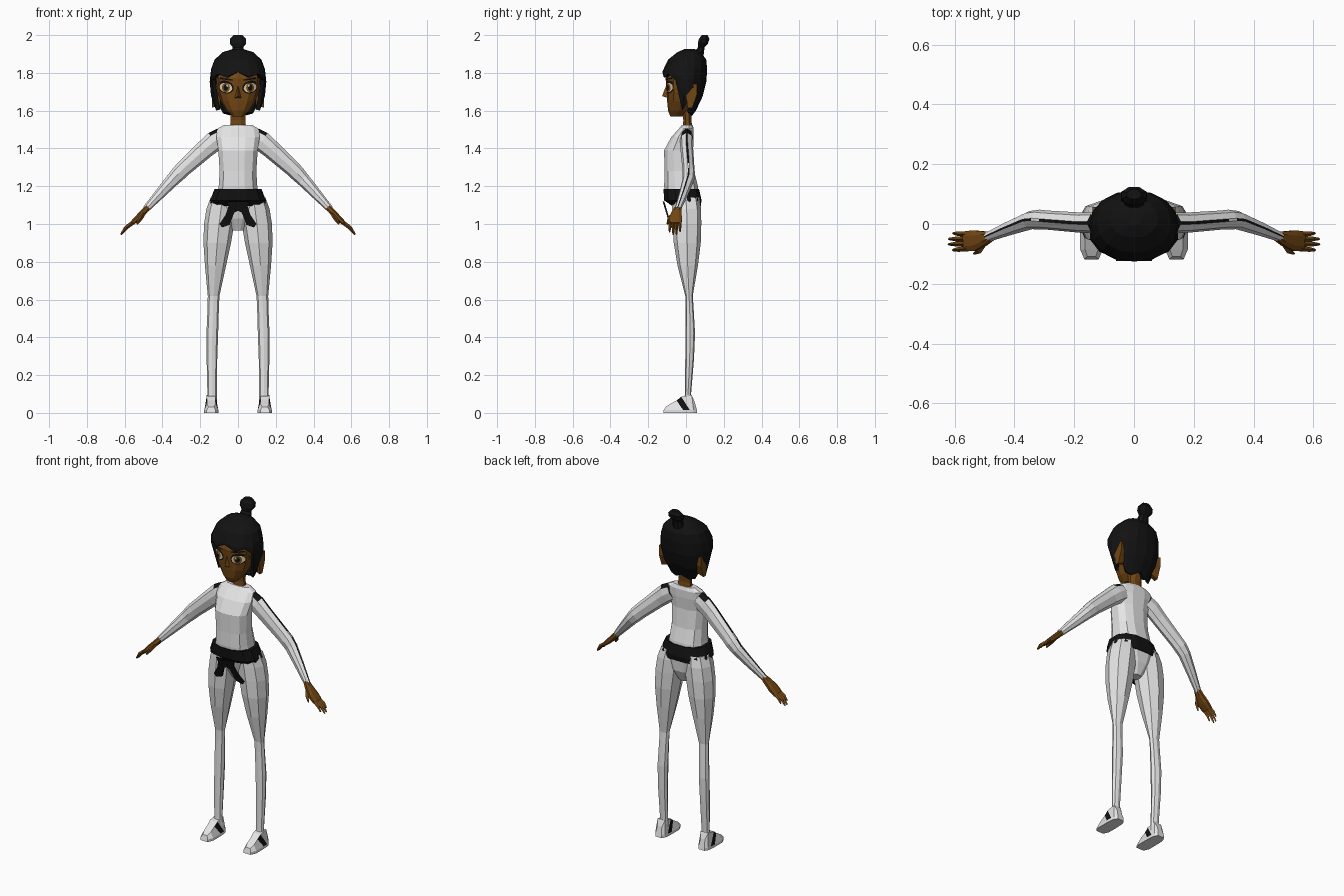
import bpy, bmesh, math
from mathutils import Vector
from mathutils.bvhtree import BVHTree

if "Cube" in bpy.data.objects:
    bpy.data.objects.remove(bpy.data.objects["Cube"])


def material(name, rgb):
    m = bpy.data.materials.new(name)
    m.diffuse_color = (*rgb, 1)
    m.use_nodes = True
    m.node_tree.nodes["Principled BSDF"].inputs["Base Color"].default_value = m.diffuse_color
    return m


WHITE = material("white cloth", (0.78, 0.78, 0.78))
BLACK = material("black", (0.006, 0.006, 0.006))
SKIN = material("brown skin", (0.17, 0.062, 0.007))
CREAM = material("eye cream", (0.8, 0.68, 0.45))
IRIS = material("iris brown", (0.22, 0.09, 0.015))


def finish(name, bm, mats, mirror=False, rule=None):
    bmesh.ops.recalc_face_normals(bm, faces=bm.faces)
    bm.normal_update()
    if rule:
        for f in bm.faces:
            f.material_index = int(rule(f.calc_center_median(), f.normal, f))
    me = bpy.data.meshes.new(name)
    bm.to_mesh(me)
    ob = bpy.data.objects.new(name, me)
    bpy.context.collection.objects.link(ob)
    for m in mats:
        me.materials.append(m)
    if mirror:
        ob.modifiers.new("mirror", 'MIRROR').use_mirror_merge = False
    return ob


def loft_bm(rings, bm=None, cap_start=True):
    bm = bm or bmesh.new()
    rows = [[bm.verts.new(p) for p in r] for r in rings]
    n = len(rows[0])
    for a, b in zip(rows, rows[1:]):
        for i in range(n):
            bm.faces.new((a[i], a[(i + 1) % n], b[(i + 1) % n], b[i]))
    if cap_start:
        bm.faces.new(rows[0])
    bm.faces.new(rows[-1])
    return bm


def oval_point(a, z, xc, w, yf, yb, p=1.0):
    # angle 0 faces the front
    s, c = math.sin(a), math.cos(a)
    s = math.copysign(abs(s) ** p, s)
    c = math.copysign(abs(c) ** p, c)
    return Vector((xc + w * s, (yf + yb) / 2 - (yb - yf) / 2 * c, z))


def body(name, table, mats, n=12, p=0.8, shift=0.5, mirror=False, rule=None):
    # table rows: height, centre x, half width, front y, back y
    rings = [[oval_point(math.tau * (i + shift) / n, *r, p) for i in range(n)] for r in table]
    return finish(name, loft_bm(rings), mats, mirror, rule)


def tube(bm, path, section, side):
    # path rows: point, half width along side, half height
    pts = [Vector(r[0]) for r in path]
    rings = []
    for i, (_, ru, rv) in enumerate(path):
        d = (pts[min(i + 1, len(pts) - 1)] - pts[max(i - 1, 0)]).normalized()
        u = (side - d * side.dot(d)).normalized()
        v = d.cross(u)
        if v.z < 0:
            v = -v
        rings.append([pts[i] + u * (ru * a) + v * (rv * b) for a, b in section])
    return loft_bm(rings, bm)


# torso, pelvis, belt, neck
body("torso", [(1.15, 0, .115, -.112, .07), (1.2, 0, .105, -.118, .066), (1.28, 0, .10, -.116, .045),
               (1.39, 0, .107, -.118, .036), (1.46, 0, .118, -.08, .042), (1.505, 0, .112, -.038, .042),
               (1.525, 0, .075, -.022, .035)], [WHITE])
body("pelvis", [(.965, 0, .03, -.02, .04), (1.03, 0, .08, -.055, .07), (1.12, 0, .14, -.08, .078)], [WHITE])
body("belt", [(1.095, 0, .145, -.075, .08), (1.125, 0, .152, -.118, .085),
              (1.185, 0, .128, -.122, .072)], [BLACK])
body("neck", [(1.51, 0, .046, -.018, .036), (1.55, 0, .042, -.016, .03), (1.64, 0, .045, -.03, .04)],
     [SKIN], n=8, p=1)

# sash tails hanging from the belt
bm = bmesh.new()
outline = [(0, 1.12), (.06, 1.12), (.05, 1.095), (.065, 1.05), (.098, 1.0), (.085, .982), (.045, .995), (.02, 1.06), (0, 1.07)]
faces = bm.faces.new([bm.verts.new((x, -.073 - .042 * (z - .98) / .14, z)) for x, z in outline])
ext = bmesh.ops.extrude_face_region(bm, geom=[faces])
bmesh.ops.translate(bm, vec=(0, -.009, 0), verts=[v for v in ext["geom"] if isinstance(v, bmesh.types.BMVert)])
finish("sash_tails", bm, [BLACK], True)

# legs
body("leg", [(1.14, .08, .065, -.075, .07), (1.08, .09, .077, -.073, .08), (1.0, .10, .08, -.07, .081),
             (.9, .11, .073, -.065, .078), (.78, .119, .056, -.045, .063), (.62, .129, .031, -.004, .036),
             (.56, .131, .03, -.002, .04), (.42, .136, .031, -.003, .048), (.28, .138, .028, -.004, .042),
             (.1, .137, .025, -.006, .027), (.05, .137, .027, -.01, .03)], [WHITE], n=8, p=.9, shift=0, mirror=True)

# shoes: slanted slices, one pair of side faces forms the dark strap
bm_rings = []
for yt, yb, wt, wb, zt in [(.045, .058, .014, .02, .06), (.03, .04, .024, .032, .095),
                           (-.025, .02, .024, .036, .085), (-.05, -.015, .022, .038, .066),
                           (-.085, -.085, .022, .038, .046), (-.108, -.118, .014, .024, .032)]:
    xc = .142
    bm_rings.append([(xc - wb, yb, 0), (xc + wb, yb, 0), (xc + wb, yb, .015), (xc + wt, yt, zt),
                     (xc - wt, yt, zt), (xc - wb, yb, .015)])
finish("shoe", loft_bm(bm_rings), [WHITE, BLACK], True,
       lambda c, n, f: -.03 < c.y < .0 and abs(n.x) > .5 and c.z > .02)

# arms with a narrow dark ridge along the top and a dark shoulder patch
section = [(-.14, 1), (.14, 1), (.75, .65), (1, 0), (.7, -.75), (0, -1), (-.7, -.75), (-1, 0), (-.75, .65)]
arm = [((.085, .004, 1.462), .033, .05), ((.125, .004, 1.438), .036, .054), ((.17, .004, 1.4), .034, .05),
       ((.29, .013, 1.292), .032, .042), ((.315, .015, 1.267), .033, .041), ((.345, .013, 1.235), .031, .036),
       ((.42, -.015, 1.153), .024, .027), ((.488, -.043, 1.078), .017, .018)]
bm = tube(None, arm, section, Vector((0, 1, 0)))
bm.faces.ensure_lookup_table()
ridge = {i * len(section) for i in (1, 2, 4, 5, 6)}
finish("arm", bm, [WHITE, BLACK], True,
       lambda c, n, f: f.index in ridge or (c.x < .165 and n.z > .25))

# hands with four fingers and a thumb
block = [(-1, .5), (-.5, 1), (.5, 1), (1, .5), (1, -.5), (.5, -1), (-.5, -1), (-1, -.5)]
side = Vector((0, 1, 0))
bm = tube(None, [((.478, -.04, 1.088), .016, .015), ((.5, -.048, 1.064), .024, .016),
                 ((.535, -.056, 1.028), .035, .015), ((.565, -.058, 1.0), .033, .011)], block, side)
diamond = [(-1, 0), (0, 1), (1, 0), (0, -1)]
for y0, y1, x1, z1 in [(-.083, -.087, .606, .957), (-.066, -.068, .62, .944),
                       (-.05, -.05, .619, .945), (-.034, -.031, .604, .96)]:
    tube(bm, [((.555, y0, 1.008), .009, .011), (((.555 + x1) / 2 + .008, (y0 + y1) / 2, (1.008 + z1) / 2 + .002), .008, .01),
              ((x1, y1, z1), .004, .005)], diamond, side)
tube(bm, [((.495, -.055, 1.065), .012, .012), ((.515, -.088, 1.03), .011, .011),
          ((.535, -.099, 1.0), .004, .005)], diamond, side)
finish("hand", bm, [SKIN], True)

# head
head_table = [(1.57, 0, .03, -.083, -.02), (1.6, 0, .06, -.095, .02), (1.65, 0, .092, -.1, .045),
              (1.7, 0, .11, -.102, .06), (1.77, 0, .116, -.108, .07), (1.83, 0, .10, -.09, .07)]
head = body("head", head_table, [SKIN], n=12, p=.9, shift=0)
bm = bmesh.new()
bm.from_mesh(head.data)
head_tree = BVHTree.FromBMesh(bm)
bm.free()

# nose
bm = bmesh.new()
v = [bm.verts.new(p) for p in [(0, -.1, 1.745), (.022, -.09, 1.665), (-.022, -.09, 1.665), (0, -.127, 1.677)]]
for tri in ((0, 1, 3), (0, 3, 2), (1, 2, 3), (0, 2, 1)):
    bm.faces.new([v[i] for i in tri])
finish("nose", bm, [SKIN])


# eyes: thin layered ovals laid on the face
def face_oval(name, mat, cx, cz, rx, rz, lift, n=16, point=0.0):
    bm = bmesh.new()

    def drop(x, z):
        hit = head_tree.ray_cast(Vector((x, -1, z)), Vector((0, 1, 0)))[0]
        return bm.verts.new((x, (hit.y if hit else -.05) - lift, z))
    centre = drop(cx, cz)
    rows = []
    for r in (.5, 1):
        rows.append([drop(cx + r * rx * math.cos(math.tau * i / n),
                          cz + r * rz * math.sin(math.tau * i / n) + point * r * math.cos(math.tau * i / n))
                     for i in range(n)])
    for i in range(n):
        j = (i + 1) % n
        bm.faces.new((centre, rows[0][i], rows[0][j]))
        bm.faces.new((rows[0][i], rows[1][i], rows[1][j], rows[0][j]))
    ob = finish(name, bm, [mat], True)
    # face all layers forward
    if sum(p.normal.y for p in ob.data.polygons) > 0:
        ob.data.flip_normals()


face_oval("eye_outline", BLACK, .065, 1.725, .043, .034, .003, point=.006)
face_oval("eye_white", CREAM, .064, 1.722, .034, .025, .005, point=.004)
face_oval("eye_iris", IRIS, .064, 1.722, .021, .025, .007)
face_oval("eye_pupil", BLACK, .064, 1.722, .012, .017, .0085)
face_oval("eye_glint", CREAM, .058, 1.732, .005, .006, .0098, n=8)
face_oval("eyebrow", BLACK, .066, 1.768, .042, .005, .004, point=.006)

# ears
bm = bmesh.new()
rings = [[(x, y * k + .028, 1.685 + z * k) for y, z in
          [(-.02, -.07), (-.03, .02), (-.01, .06), (.03, .055), (.03, 0), (.005, -.07)]]
         for x, k in ((.095, .8), (.138, 1))]
finish("ear", loft_bm(rings, bm), [SKIN], True)

# hair: shell whose lower edge changes around the head
hair_profile = [(1.57, .10, -.085, .035), (1.63, .132, -.1, .07), (1.71, .15, -.118, .102), (1.8, .15, -.128, .114),
                (1.87, .124, -.095, .107), (1.91, .08, -.045, .08), (1.927, .025, -.005, .045)]


def hair_point(a, z):
    for lo, hi in zip(hair_profile, hair_profile[1:]):
        if z <= hi[0] + 1e-6:
            t = (z - lo[0]) / (hi[0] - lo[0])
            w, yf, yb = [lo[k] + (hi[k] - lo[k]) * t for k in (1, 2, 3)]
            return oval_point(a, z, 0, w, yf, yb, .92)


hem = [1.805, 1.775, 1.795, 1.76, 1.6, 1.68, 1.585, 1.575, 1.6]
levels = [1.8, 1.87, 1.91, 1.927]
rings = []
for t in (0, .35, .7):
    rings.append([hair_point(math.tau * i / 16, hem[min(i, 16 - i)] + (1.82 - hem[min(i, 16 - i)]) * t) for i in range(16)])
for z in (1.82, 1.87, 1.91, 1.927):
    rings.append([hair_point(math.tau * i / 16, z) for i in range(16)])
hair = finish("hair", loft_bm(rings, cap_start=False), [BLACK])
solid = hair.modifiers.new("thickness", 'SOLIDIFY')
solid.thickness, solid.offset = .022, -1

# hair bun
body("hair_bun", [(1.89, 0, .04, .03, .095), (1.935, 0, .03, .062, .1), (1.955, 0, .047, .06, .118),
                  (1.98, 0, .046, .066, .126), (2.0, 0, .026, .082, .116)], [BLACK], n=8, p=1)
